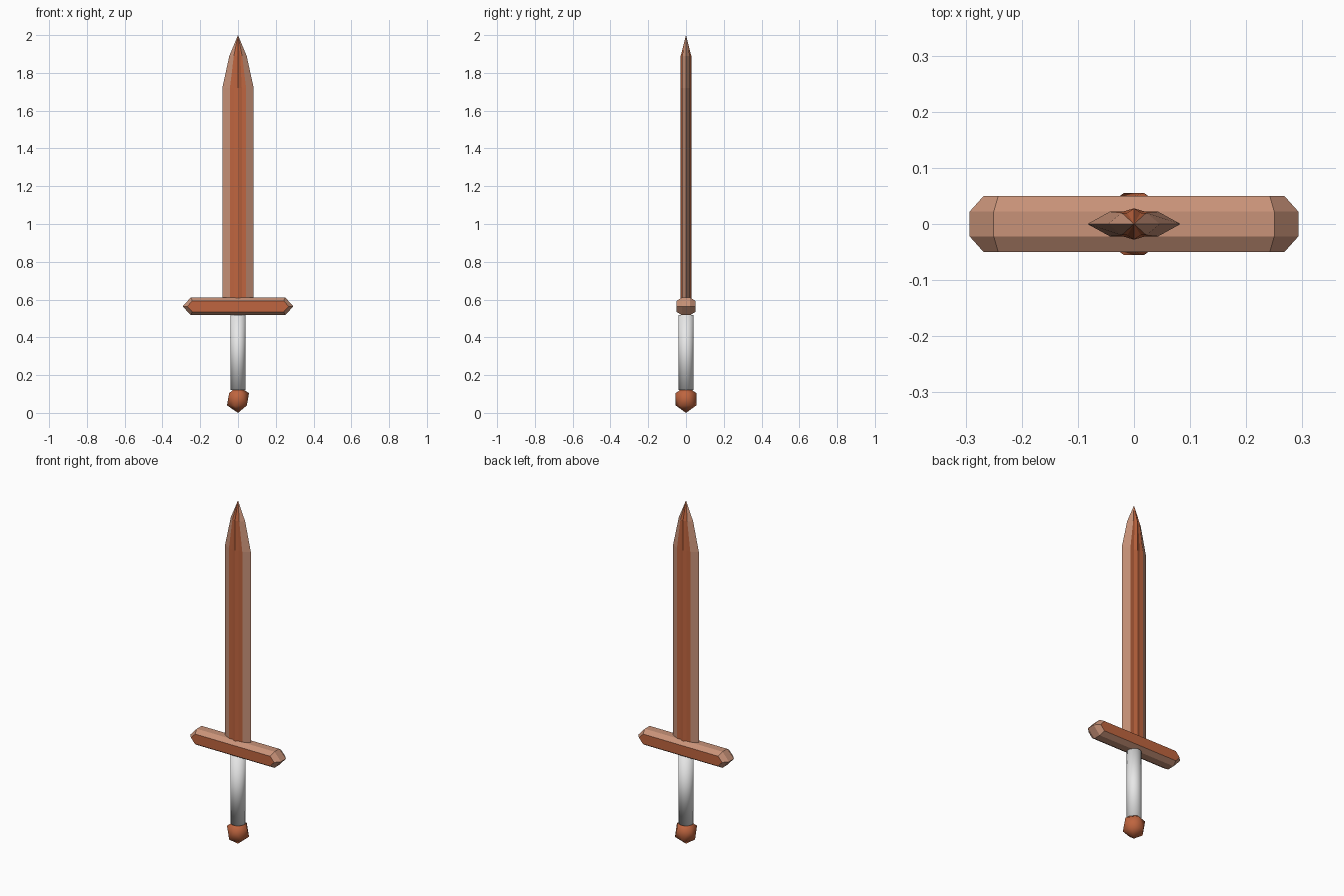
import bpy, bmesh

cube = bpy.data.objects.get("Cube")
if cube:
    bpy.data.objects.remove(cube, do_unlink=True)


def material(name, rgb):
    m = bpy.data.materials.new(name)
    m.use_nodes = True
    m.diffuse_color = (*rgb, 1)
    m.node_tree.nodes["Principled BSDF"].inputs["Base Color"].default_value = (*rgb, 1)
    return m


wood = material("warm wood", (0.52, 0.13, 0.05))
worn = material("pale worn wood", (0.58, 0.29, 0.19))
wrap = material("white grip", (0.8, 0.8, 0.8))


def finish(name, bm, mats, smooth=False):
    bmesh.ops.recalc_face_normals(bm, faces=bm.faces)
    for f in bm.faces:
        f.smooth = smooth
    mesh = bpy.data.meshes.new(name)
    bm.to_mesh(mesh)
    bm.free()
    for m in mats:
        mesh.materials.append(m)
    obj = bpy.data.objects.new(name, mesh)
    bpy.context.collection.objects.link(obj)
    return obj


def bridge(bm, a, b, pick):
    """Join two vertex rings; pick(j) gives the material of each side."""
    n = len(a)
    for j in range(n):
        k = (j + 1) % n
        bm.faces.new((a[j], a[k], b[k], b[j])).material_index = pick(j)


# Blade: ridged section, pale cutting bevels, pointed tip
def blade_ring(bm, z, edge, bevel, flat, thick, ridge):
    half = [(edge, 0), (bevel, thick), (flat, thick), (0, ridge),
            (-flat, thick), (-bevel, thick)]
    return [bm.verts.new((s * x, s * y, z)) for s in (1, -1) for x, y in half]


def bevel_side(j):
    return 1 if j % 6 in (0, 5) else 0


bm = bmesh.new()
base = blade_ring(bm, 0.57, 0.083, 0.043, 0.02, 0.022, 0.028)
shoulder = blade_ring(bm, 1.72, 0.083, 0.043, 0.02, 0.022, 0.028)
neck = blade_ring(bm, 1.89, 0.046, 0.022, 0.012, 0.02, 0.028)
tip = bm.verts.new((0, 0, 2))
bridge(bm, base, shoulder, bevel_side)
bridge(bm, shoulder, neck, bevel_side)
for j in range(12):
    bm.faces.new((neck[j], neck[(j + 1) % 12], tip)).material_index = bevel_side(j)
bm.faces.new(base)
finish("blade", bm, [wood, worn])


# Crossguard: long hexagon with chamfered front and back
def guard_ring(bm, y, point, corner, rise):
    zc = 0.564
    pts = [(point, 0), (corner, rise), (-corner, rise),
           (-point, 0), (-corner, -rise), (corner, -rise)]
    return [bm.verts.new((x, y, zc + z)) for x, z in pts]


bm = bmesh.new()
rings = [guard_ring(bm, -0.05, 0.268, 0.242, 0.029),
         guard_ring(bm, -0.022, 0.293, 0.25, 0.047),
         guard_ring(bm, 0.022, 0.293, 0.25, 0.047),
         guard_ring(bm, 0.05, 0.268, 0.242, 0.029)]
for a, b in zip(rings, rings[1:]):
    bridge(bm, a, b, lambda j: 1)
bm.faces.new(rings[0])
bm.faces.new(rings[-1])
finish("crossguard", bm, [wood, worn])

# Grip: round handle, softly shaded throughout
bm = bmesh.new()
bmesh.ops.create_cone(bm, cap_ends=True, segments=32, radius1=0.04, radius2=0.04, depth=0.397)
grip = finish("grip", bm, [wrap], smooth=True)
grip.location.z = 0.3205

# Pommel: twenty-sided knob
bm = bmesh.new()
bmesh.ops.create_icosphere(bm, subdivisions=1, radius=1)
bmesh.ops.scale(bm, vec=(0.065, 0.065, 0.072), verts=bm.verts)
pommel = finish("pommel", bm, [wood], smooth=True)
pommel.location.z = 0.072
